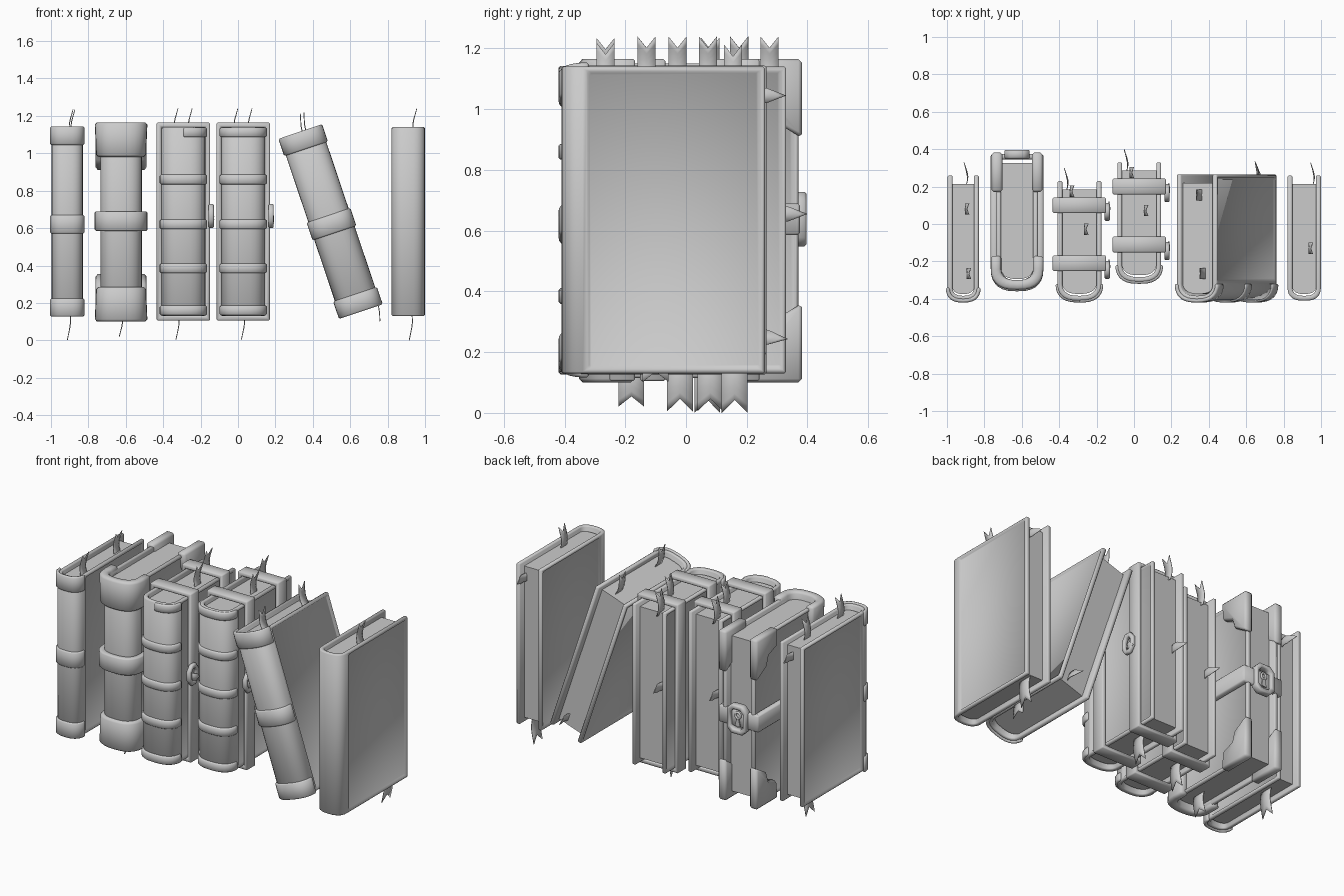
import bpy, bmesh, math
from mathutils import Matrix, Vector

cube = bpy.data.objects.get("Cube")
if cube:
    bpy.data.objects.remove(cube)

grey = bpy.data.materials.new("plain grey")
grey.use_nodes = True
COLOUR = (0.6, 0.6, 0.6, 1)
grey.diffuse_color = COLOUR
grey.node_tree.nodes["Principled BSDF"].inputs["Base Color"].default_value = COLOUR

# How a flat profile (p, q) with depth a maps to x, y, z for each extrusion axis
PLACE = {"x": lambda p, q, a: (a, p, q),
         "y": lambda p, q, a: (p, a, q),
         "z": lambda p, q, a: (p, q, a)}


def finish(name, bm, place, bevel=0.0, thick=0.0, smooth=True):
    bmesh.ops.recalc_face_normals(bm, faces=bm.faces)
    mesh = bpy.data.meshes.new(name)
    for f in bm.faces:
        f.smooth = smooth
    bm.to_mesh(mesh)
    bm.free()
    mesh.materials.append(grey)
    obj = bpy.data.objects.new(name, mesh)
    bpy.context.collection.objects.link(obj)
    obj.matrix_world = place
    if thick:
        obj.modifiers.new("thickness", "SOLIDIFY").thickness = thick
    if bevel:
        mod = obj.modifiers.new("soft_edges", "BEVEL")
        mod.width, mod.segments = bevel, 1
        mod.limit_method, mod.angle_limit = "ANGLE", math.radians(60)
    return obj


def band(name, place, outer, inner, a0, a1, axis="z", closed=False, bevel=0.006, recess=0):
    """Strip between two matching outlines, extruded along an axis."""
    bm = bmesh.new()
    rows = [[bm.verts.new(PLACE[axis](p, q, a)) for p, q in pts]
            for pts, a in ((outer, a0), (outer, a1), (inner, a1), (inner, a0))]
    n = len(outer)
    for i in range(n if closed else n - 1):
        j = (i + 1) % n
        for r in range(4):
            s = (r + 1) % 4
            bm.faces.new((rows[r][i], rows[r][j], rows[s][j], rows[s][i]))
    if not closed:
        for i in (0, -1):
            bm.faces.new([row[i] for row in rows])
    if recess:
        # sunken panel on both outer boards
        bmesh.ops.recalc_face_normals(bm, faces=bm.faces)
        boards = [f for f in bm.faces if f.calc_area() > 0.3
                  and f.normal.x * f.calc_center_median().x > 0]
        bmesh.ops.inset_individual(bm, faces=boards, thickness=0.022)
        bmesh.ops.inset_individual(bm, faces=boards, thickness=recess, depth=-recess)
    return finish(name, bm, place, bevel)


def prism(name, place, pts, a0, a1, axis="z", bevel=0.0, smooth=False):
    bm = bmesh.new()
    low, high = ([bm.verts.new(PLACE[axis](p, q, a)) for p, q in pts] for a in (a0, a1))
    bm.faces.new(low)
    bm.faces.new(high)
    for i in range(len(pts)):
        j = (i + 1) % len(pts)
        bm.faces.new((low[i], low[j], high[j], high[i]))
    return finish(name, bm, place, bevel, smooth=smooth)


def rect(w, h, c=(0, 0)):
    return [(c[0] + sx * w / 2, c[1] + sz * h / 2)
            for sx, sz in ((-1, -1), (1, -1), (1, 1), (-1, 1))]


def oval(ry, rz, c, n=8):
    return [(c[0] + ry * math.cos((i + .5) * math.tau / n),
             c[1] + rz * math.sin((i + .5) * math.tau / n)) for i in range(n)]


def hoop(w, front, end, off=0.0, n=14, start=0.0, stop=1.0):
    """U outline: straight boards joined by a rounded spine."""
    d, pts = 0.09 if w > 0.2 else 0.07, []
    for i in range(n + 1):
        t = math.pi * (start + (stop - start) * i / n)
        c = math.cos(t)
        pts.append((math.copysign(abs(c) ** 0.75, c) * (w / 2 + off),
                    front + d - math.sin(t) ** 0.85 * (d + off) if 0 < t < math.pi else front + d))
    if end is not None:
        pts = [(w / 2 + off, end)] + pts + [(-w / 2 - off, end)]
    return pts


def ribbon(name, place, start, along, across, bend, length, width, pointed=False):
    bm, rows = bmesh.new(), []
    start, along, across, bend = map(Vector, (start, along, across, bend))
    for i in range(7):
        row = []
        for side in (-1, 0, 1):
            t = i / 6
            if pointed and side:
                t *= 0.5
            elif not pointed and not side:
                t *= 0.75
            row.append(bm.verts.new(start + along * length * t + across * side * width / 2
                                    + bend * math.sin(t * 4)))
        rows.append(row)
    for a, b in zip(rows, rows[1:]):
        for k in (0, 1):
            bm.faces.new((a[k], a[k + 1], b[k + 1], b[k]))
    finish(name, bm, place, thick=0.004)


def book(tag, x, z, w, h, front, back, tilt=0, tops=(), foot=None, mark=None):
    place = Matrix.Translation((x, 0, z)) @ Matrix.Rotation(math.radians(tilt), 4, "Y")
    band(tag + "_cover", place, hoop(w, front, back), hoop(w, front, back, -0.026),
         -h / 2, h / 2, recess=0.009)
    prism(tag + "_pages", place, hoop(w, front + 0.012, back - 0.045, -0.024),
          -h / 2 + 0.03, h / 2 - 0.03)
    # ribbon markers above, below and out of the fore edge
    for rx, ry in tops:
        ribbon(tag + "_top_ribbon", place, (rx, ry, h / 2 - 0.05), (0, 0, 1), (0, 1, 0),
               (-0.012, 0, 0), 0.15, 0.06)
    if foot:
        ribbon(tag + "_bottom_ribbon", place, (foot[0], foot[1], -h / 2 + 0.04), (0, 0, -1),
               (0, 1, 0), (0.01, 0, 0), foot[2], 0.085)
    if mark:
        ribbon(tag + "_edge_ribbon", place, (mark[0], back - 0.06, mark[1]), (0, 1, 0),
               (0, 0, 1), (0.012, 0, 0), 0.13, 0.05, True)
    return place


def spine_bands(tag, place, w, front, spans, off=0.01, end=None):
    for a, b in spans:
        band(tag + "_spine_band", place, hoop(w, front, end, off),
             hoop(w, front, end, -0.01), a, b, bevel=0.007)


# Plain banded books, one upright and one leaning, and a bare one
BANDS = ((-0.508, -0.41), (-0.065, 0.035), (0.41, 0.508))
p = book("slim_book", -0.913, 0.635, 0.166, 1.0, -0.41, 0.26,
         tops=((0.02, 0.08), (0.03, -0.265)), foot=(0.01, 0.07, 0.175), mark=(0.015, 0.41))
spine_bands("slim_book", p, 0.166, -0.41, BANDS)
p = book("leaning_book", 0.495, 0.635, 0.228, 1.0, -0.41, 0.265, tilt=-18.6,
         tops=((0.02, 0.155), (0.04, -0.265)), foot=(0.09, -0.1, 0.13), mark=(0.03, -0.42))
spine_bands("leaning_book", p, 0.228, -0.41, BANDS)
book("bare_book", 0.91, 0.635, 0.178, 1.01, -0.41, 0.26,
     tops=((0.035, -0.13),), foot=(0.015, 0.16, 0.17), mark=(0.045, 0.41))

# Two strapped books with ribbed spines and side buckles
for tag, x, shift in (("left_strapped_book", -0.292, 0), ("right_strapped_book", 0.028, 0.1)):
    w, front, back = 0.235, -0.41 + shift, 0.23 + shift
    p = book(tag, x, 0.635, w, 1.01, front, back,
             tops=((-0.04, 0.175 + shift), (0.036, -0.028 + shift)),
             foot=(-0.03 if shift == 0 else 0, -0.02 + shift, 0.165), mark=(-0.07, 0.02))
    spine_bands(tag, p, w, front, [(c - 0.026, c + 0.026) for c in (-0.475, -0.25, -0.015, 0.225)])
    part = 0.5 if shift == 0 else 1.0
    band(tag + "_top_rib", p, hoop(w, front, None, 0.01, stop=part),
         hoop(w, front, None, -0.01, stop=part), 0.452, 0.502)
    for sy in (0.1 + shift, -0.21 + shift):
        band(tag + "_strap", p, rect(0.285, 1.06), rect(0.235, 1.008), sy - 0.042, sy + 0.042,
             axis="y", closed=True)
        c = (sy - 0.035, 0.03)
        band(tag + "_buckle", p, oval(0.052, 0.07, c), oval(0.026, 0.04, c), 0.135, 0.163,
             axis="x", closed=True)
        ribbon(tag + "_strap_end", p, (0.145, c[0] - 0.02, 0.02), (0.3, 1, -0.3), (0, 0.3, 1),
               (0.01, 0, 0), 0.075, 0.04, True)

# Large clasped book
W, FRONT, BACK, H = 0.222, -0.33, 0.37, 1.035
p = book("clasped_book", -0.625, 0.633, W, H, FRONT, BACK, foot=(0, -0.18, 0.135))
TOP = H / 2 + 0.015
CORNER = ((0.012, 0), (-0.2, 0), (-0.19, -0.11), (-0.11, -0.14), (-0.09, -0.2), (0.012, -0.26))
for s in (-1, 1):
    # flared spine caps
    z0, z1 = s * (TOP - 0.185), s * TOP
    cap = band("spine_cap", p, hoop(W, FRONT, FRONT + 0.16, 0.022),
               hoop(W, FRONT, FRONT + 0.16, -0.03), z0, z1, bevel=0.012)
    for v in cap.data.vertices:
        if abs(v.co.z - z1) < 0.001:
            v.co.x *= 1.06
    # fore edge corner guards
    for side in (-1, 1):
        pts = [(BACK + y, s * (TOP + z)) for y, z in CORNER]
        prism("corner_guard", p, pts, side * (W / 2 - 0.032), side * (W / 2 + 0.026),
              axis="x", bevel=0.012, smooth=True)

# Strap around the middle, with lock plate and keyhole
spine_bands("clasped_book", p, W, FRONT, ((-0.048, 0.057),), off=0.03, end=BACK)
prism("fore_edge_strap", p, rect(0.28, 0.03, (0, BACK - 0.01)), -0.048, 0.057,
      bevel=0.008, smooth=True)


def chamfer(w, h, k):
    a, b = w / 2, h / 2
    return [(-a + k, -b), (a - k, -b), (a, -b + k), (a, b - k),
            (a - k, b), (-a + k, b), (-a, b - k), (-a, -b + k)]


lock = p @ Matrix.Translation((0, 0, 0.005))
band("lock_frame", lock, chamfer(0.135, 0.18, 0.03), chamfer(0.085, 0.125, 0.02),
     BACK - 0.02, BACK + 0.026, axis="y", closed=True)
band("keyhole_rim", lock, oval(0.024, 0.026, (0, 0.022)), oval(0.012, 0.013, (0, 0.022)),
     BACK, BACK + 0.014, axis="y", closed=True, bevel=0.003)
prism("keyhole_slot", lock, [(-0.018, -0.045), (0.018, -0.045), (0.007, 0.005), (-0.007, 0.005)],
      BACK, BACK + 0.012, axis="y")
